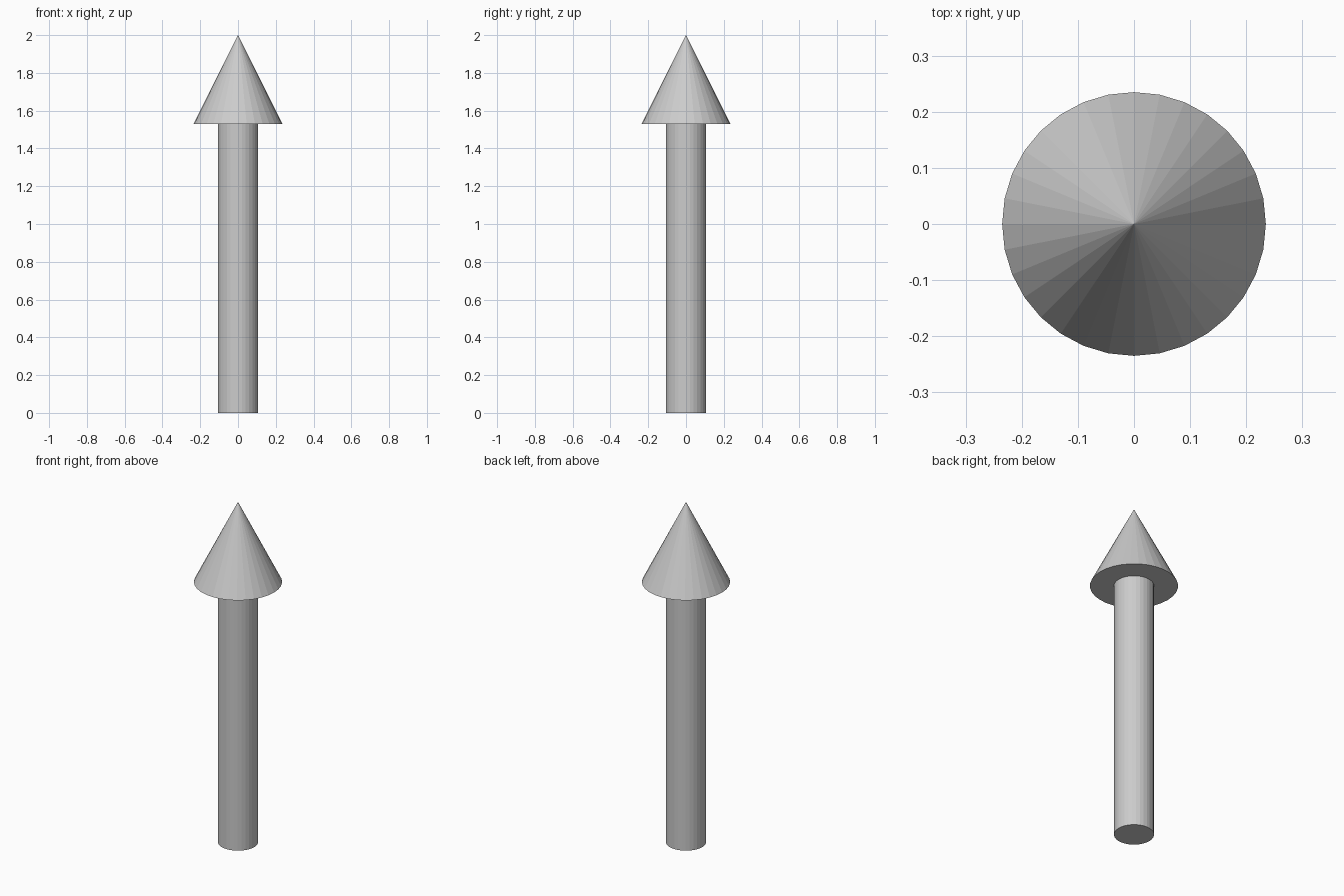
import bpy

if "Cube" in bpy.data.objects:
    bpy.data.objects.remove(bpy.data.objects["Cube"])

SIDES = 32
NECK = 1.53   # height where the shaft meets the head
TOP = 2.0

# Shaft
bpy.ops.mesh.primitive_cylinder_add(vertices=SIDES, radius=0.107, depth=NECK,
                                    location=(0, 0, NECK / 2))
bpy.context.object.name = "arrow_shaft"

# Pointed head
bpy.ops.mesh.primitive_cone_add(vertices=SIDES, radius1=0.235, radius2=0,
                                depth=TOP - NECK,
                                location=(0, 0, (NECK + TOP) / 2))
bpy.context.object.name = "arrow_head"
